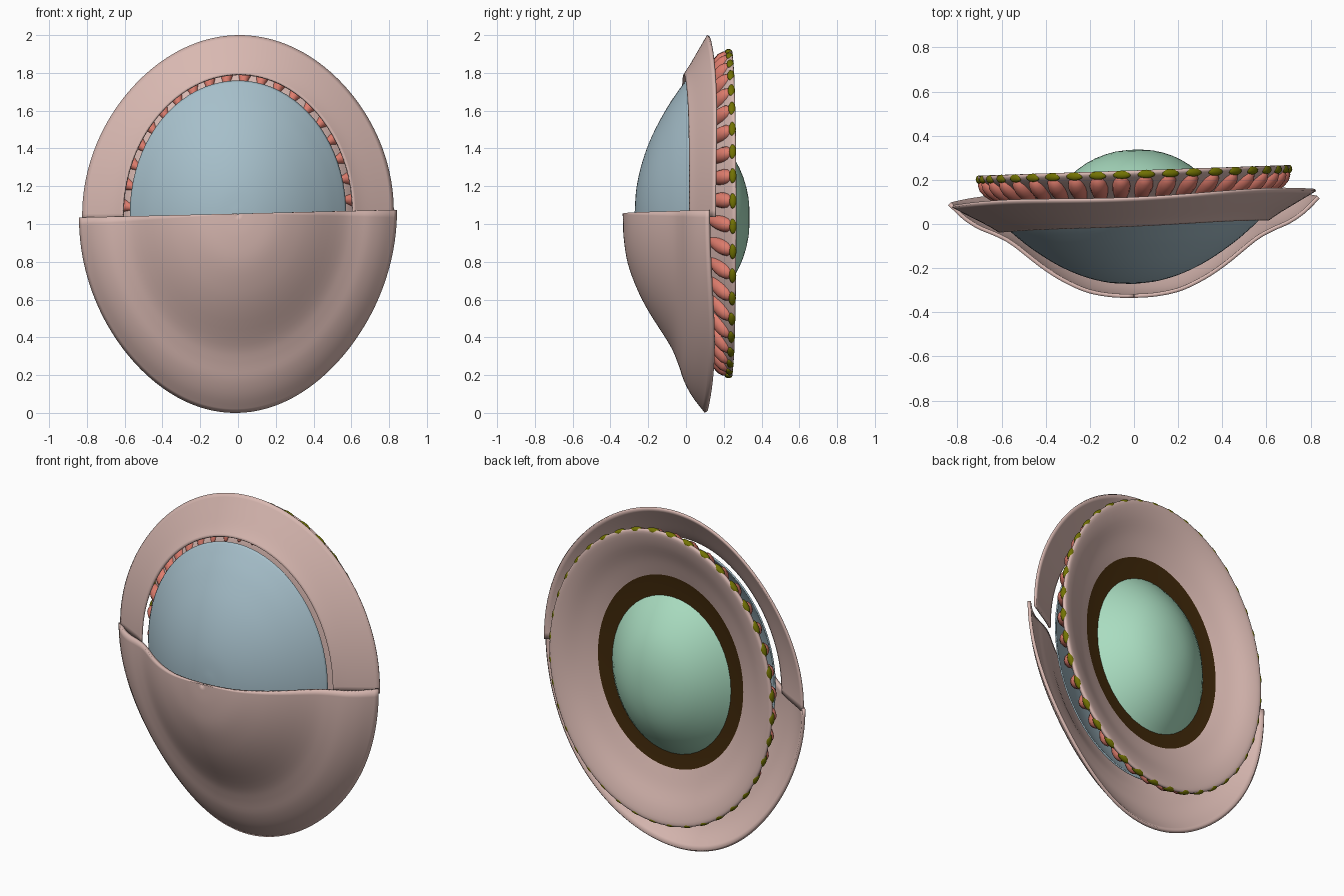
import bpy, bmesh, math
from mathutils import Matrix, Vector

cube = bpy.data.objects.get("Cube")
if cube:
    bpy.data.objects.remove(cube)

MID = 1.055


def material(name, rgb):
    m = bpy.data.materials.new(name)
    m.use_nodes = True
    m.diffuse_color = (*rgb, 1)
    bsdf = m.node_tree.nodes["Principled BSDF"]
    bsdf.inputs["Base Color"].default_value = (*rgb, 1)
    bsdf.inputs["Roughness"].default_value = 0.7
    return m


pink = material("dusty pink", (0.69, 0.48, 0.44))
blue = material("pale blue", (0.38, 0.52, 0.59))
green = material("mint green", (0.40, 0.72, 0.53))
red = material("coral red", (0.72, 0.20, 0.15))
olive = material("olive", (0.17, 0.17, 0.001))
brown = material("dark brown", (0.05, 0.021, 0.003))


def finish(name, bm, mat, thickness=0):
    mesh = bpy.data.meshes.new(name)
    bm.to_mesh(mesh)
    bm.free()
    mesh.materials.append(mat)
    ob = bpy.data.objects.new(name, mesh)
    bpy.context.collection.objects.link(ob)
    bpy.ops.object.select_all(action="DESELECT")
    ob.select_set(True)
    bpy.context.view_layer.objects.active = ob
    bpy.ops.object.shade_smooth_by_angle(angle=math.radians(40))
    if thickness:
        mod = ob.modifiers.new("thickness", "SOLIDIFY")
        mod.thickness = thickness
        mod.offset = -1
    return ob


def smooth(points, steps):
    """Catmull-Rom curve through a profile."""
    pts = [Vector(p) for p in points]
    ext = [2 * pts[0] - pts[1]] + pts + [2 * pts[-1] - pts[-2]]
    out = []
    for a, b, c, d in zip(ext, ext[1:], ext[2:], ext[3:]):
        for i in range(steps):
            t = i / steps
            out.append(0.5 * (2 * b + (c - a) * t + (2 * a - 5 * b + 4 * c - d) * t ** 2
                              + (3 * b - a - 3 * c + d) * t ** 3))
    return out + [pts[-1]]


def lathe(name, profile, a, b, mat, start=0.0, end=2 * math.pi, segs=80, steps=4, mid=MID,
          tilt=0.04, rise=0.0, wave=0.0, pinch=0.0, lift=0.0, thickness=0):
    """Sweep a (radius fraction, depth) profile round an ellipse."""
    bm = bmesh.new()
    rings = []
    for r, y in smooth(profile, steps):
        ring = []
        for i in range(segs + 1):
            t = start + (end - start) * i / segs
            s = math.sin(2 * t) ** 2 * max(r, 0) ** 4
            k = r * (1 - pinch * s)
            x = a * k * math.cos(t)
            z = (b * k + lift * (1 - r)) * math.sin(t)
            ring.append(bm.verts.new((x, y + tilt * x + wave * s, mid + z + rise * x)))
        rings.append(ring)
    for p, q in zip(rings, rings[1:]):
        for i in range(segs):
            bm.faces.new((p[i], q[i], q[i + 1], p[i + 1]))
    bmesh.ops.remove_doubles(bm, verts=bm.verts, dist=0.0001)
    return finish(name, bm, mat, thickness)


# Front lens dome
lathe("lens_dome", [(r, -0.272 * (1 - r * r)) for r in (0, .2, .4, .6, .8, .93, 1)],
      0.573, 0.705, blue, thickness=0.008)

# Lower cover, a bulging half bowl with a flared lip
lathe("lower_cover", [(.005, -.335), (.12, -.33), (.25, -.308), (.38, -.258), (.5, -.192),
                      (.66, -.085), (.75, -.043), (.84, -.01), (.92, .035), (1, .1)],
      0.842, MID, pink, start=math.pi, tilt=0.018, rise=0.024,
      wave=0.03, pinch=0.018, thickness=0.018)

# Upper flap, half of a flared ring whose hole is a little taller
lathe("upper_flap", [(.74, -.012), (.8, .02), (.9, .066), (1, .112)],
      0.825, 2 - MID, pink, start=-0.03, end=math.pi + 0.03, tilt=0.045, rise=0.012,
      wave=0.014, pinch=0.015, lift=0.155, thickness=0.012)

# Rear disc with a flared side and a dished back
A, B, LEAN = 0.71, 0.865, 0.034
lathe("rear_disc", [(0, .09), (.5, .09), (.76, .097), (.86, .14), (.95, .19), (1, .226),
                    (.985, .243), (.9, .224), (.78, .18), (.65, .142)], A, B, pink, tilt=LEAN)
lathe("dark_ring", [(.655, .144), (.6, .138), (.5, .134)], A, B, brown, steps=1, tilt=LEAN)
lathe("rear_dome", [(r, .13 + .207 * (1 - r ** 2.3)) for r in (1, .85, .65, .45, .22, 0)],
      0.385, 0.468, green, segs=40, steps=2, mid=MID - 0.02, tilt=LEAN)


def on_disc(frac, y, t):
    x = A * frac * math.cos(t)
    return Vector((x, y + LEAN * x, MID + B * frac * math.sin(t)))


# Tapered cells round the side of the disc, each with a bead at the rim
COUNT = 40
cells, beads = bmesh.new(), bmesh.new()
for i in range(COUNT):
    t = 2 * math.pi * (i + 0.5) / COUNT
    head, tail = on_disc(0.99, 0.22, t), on_disc(0.77, 0.095, t + 0.035)
    axis = head - tail
    place = Matrix.Translation((head + tail) / 2) @ axis.to_track_quat("Z", "Y").to_matrix().to_4x4()
    new = bmesh.ops.create_uvsphere(cells, u_segments=12, v_segments=8, radius=1)["verts"]
    for v in new:
        w = 0.04 * (1 + 0.4 * v.co.z)
        v.co = place @ Vector((v.co.x * w, v.co.y * w, v.co.z * axis.length / 2))

    tangent = Vector((-A * math.sin(t), 0, B * math.cos(t))).normalized()
    depth = Vector((0, 1, 0))
    outward = tangent.cross(depth)
    turn = Matrix((tangent, depth, outward)).transposed().to_4x4()
    bmesh.ops.create_uvsphere(
        beads, u_segments=12, v_segments=8, radius=1,
        matrix=Matrix.Translation(on_disc(0.992, 0.225, t)) @ turn
        @ Matrix.Diagonal((0.042, 0.019, 0.015, 1)))
for bm in (cells, beads):
    bmesh.ops.recalc_face_normals(bm, faces=bm.faces)
finish("side_cells", cells, red)
finish("rim_beads", beads, olive)
